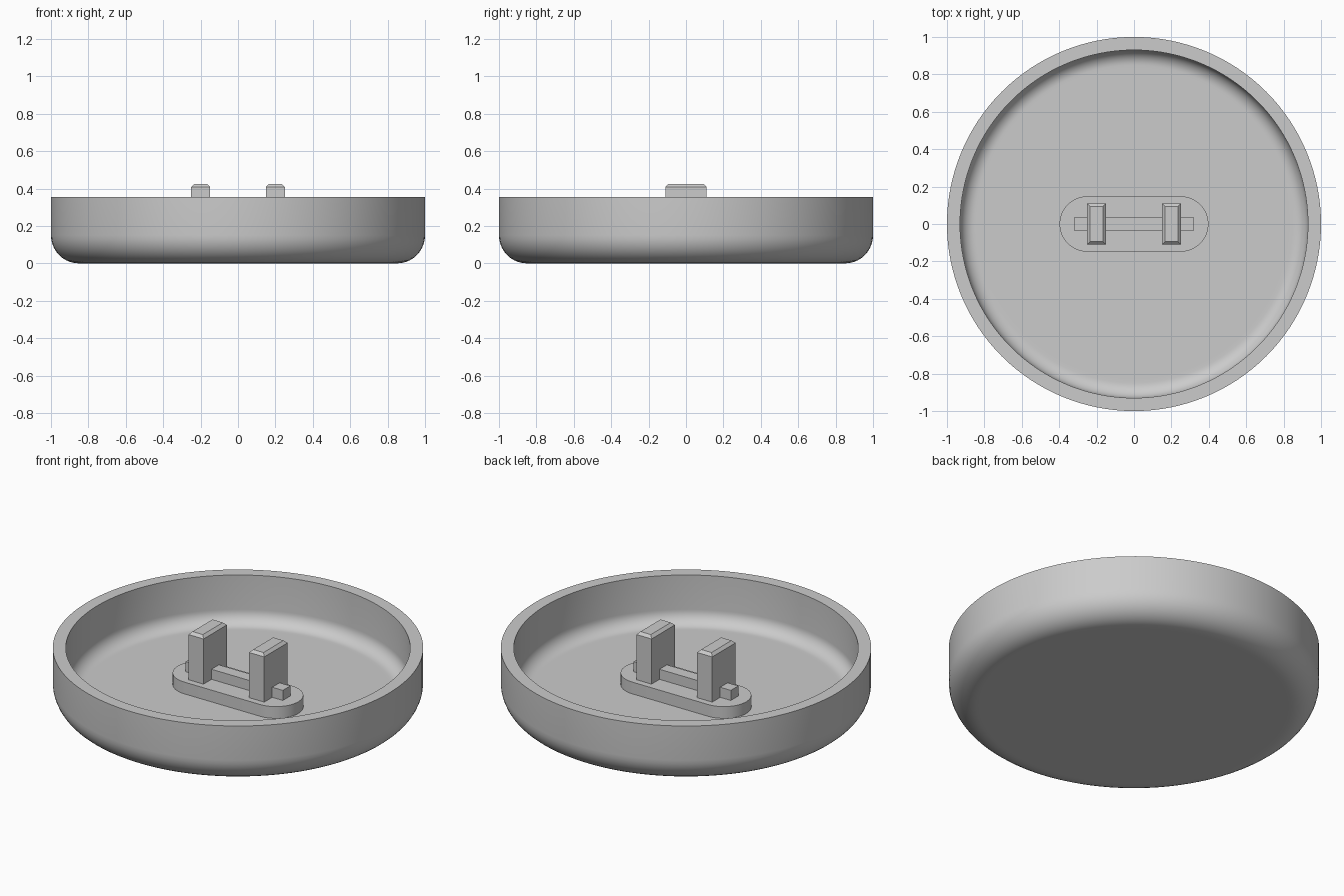
import bpy, bmesh
from math import sin, cos, pi, radians
from mathutils import Matrix

cube = bpy.data.objects.get("Cube")
if cube:
    bpy.data.objects.remove(cube)

grey = bpy.data.materials.new("plain grey")
grey.use_nodes = True
grey.diffuse_color = (0.6, 0.6, 0.6, 1)
grey.node_tree.nodes["Principled BSDF"].inputs["Base Color"].default_value = grey.diffuse_color

FLOOR, PLATE_TOP, RIM = 0.07, 0.14, 0.355


def finish(name, bm, smooth=False):
    """Turn a bmesh into a grey object."""
    bmesh.ops.recalc_face_normals(bm, faces=bm.faces)
    mesh = bpy.data.meshes.new(name)
    bm.to_mesh(mesh)
    bm.free()
    mesh.materials.append(grey)
    obj = bpy.data.objects.new(name, mesh)
    bpy.context.collection.objects.link(obj)
    if smooth:
        bpy.ops.object.select_all(action="DESELECT")
        obj.select_set(True)
        bpy.context.view_layer.objects.active = obj
        bpy.ops.object.shade_smooth_by_angle(angle=radians(30))
    return obj


def box(name, x0, x1, half_y, z0, z1, chamfer=0):
    """Box centred on y, with an optional chamfer round its top."""
    bm = bmesh.new()
    size = Matrix.Diagonal((x1 - x0, 2 * half_y, z1 - z0, 1))
    place = Matrix.Translation(((x0 + x1) / 2, 0, (z0 + z1) / 2))
    bmesh.ops.create_cube(bm, size=1, matrix=place @ size)
    if chamfer:
        top = [e for e in bm.edges if all(v.co.z > z1 - 0.001 for v in e.verts)]
        bmesh.ops.bevel(bm, geom=top, offset=chamfer, segments=1, affect="EDGES")
    return finish(name, bm)


def fillet(radius, centre_r, centre_z, steps=10):
    """Quarter arc from straight down to straight out."""
    angles = [i / steps * pi / 2 for i in range(steps + 1)]
    return [(centre_r + radius * sin(a), centre_z - radius * cos(a)) for a in angles]


# Round dish with a rounded base, lathed from one closed wall profile
outer = [(0, 0), (0.83, 0)] + fillet(0.15, 0.85, 0.15) + [(1, RIM)]
inner = [(0, FLOOR), (0.83, FLOOR)] + fillet(0.08, 0.85, 0.15) + [(0.93, RIM)]
bm = bmesh.new()
verts = [bm.verts.new((r, 0, z)) for r, z in outer + inner[::-1]]
edges = [bm.edges.new(pair) for pair in zip(verts, verts[1:])]
bmesh.ops.spin(bm, geom=verts + edges, cent=(0, 0, 0), axis=(0, 0, 1),
               angle=2 * pi, steps=128, use_merge=False)
bmesh.ops.remove_doubles(bm, verts=bm.verts, dist=0.0001)
finish("dish", bm, smooth=True)

# Mounting plate with half-round ends
bm = bmesh.new()
ring = []
for side in (1, -1):
    for i in range(25):
        a = -pi / 2 + i * pi / 24
        ring.append(bm.verts.new((side * (0.25 + 0.148 * cos(a)), side * 0.148 * sin(a), FLOOR)))
base = bm.faces.new(ring)
lifted = bmesh.ops.extrude_face_region(bm, geom=[base], use_keep_orig=True)["geom"]
bmesh.ops.translate(bm, vec=(0, 0, PLATE_TOP - FLOOR),
                    verts=[g for g in lifted if isinstance(g, bmesh.types.BMVert)])
finish("mounting_plate", bm, smooth=True)

# Cross bar and the two chamfered posts it runs through
box("cross_bar", -0.32, 0.32, 0.035, PLATE_TOP, 0.2)
box("left_post", 0.15, 0.25, 0.11, PLATE_TOP, 0.425, chamfer=0.016)
box("right_post", -0.25, -0.15, 0.11, PLATE_TOP, 0.425, chamfer=0.016)
